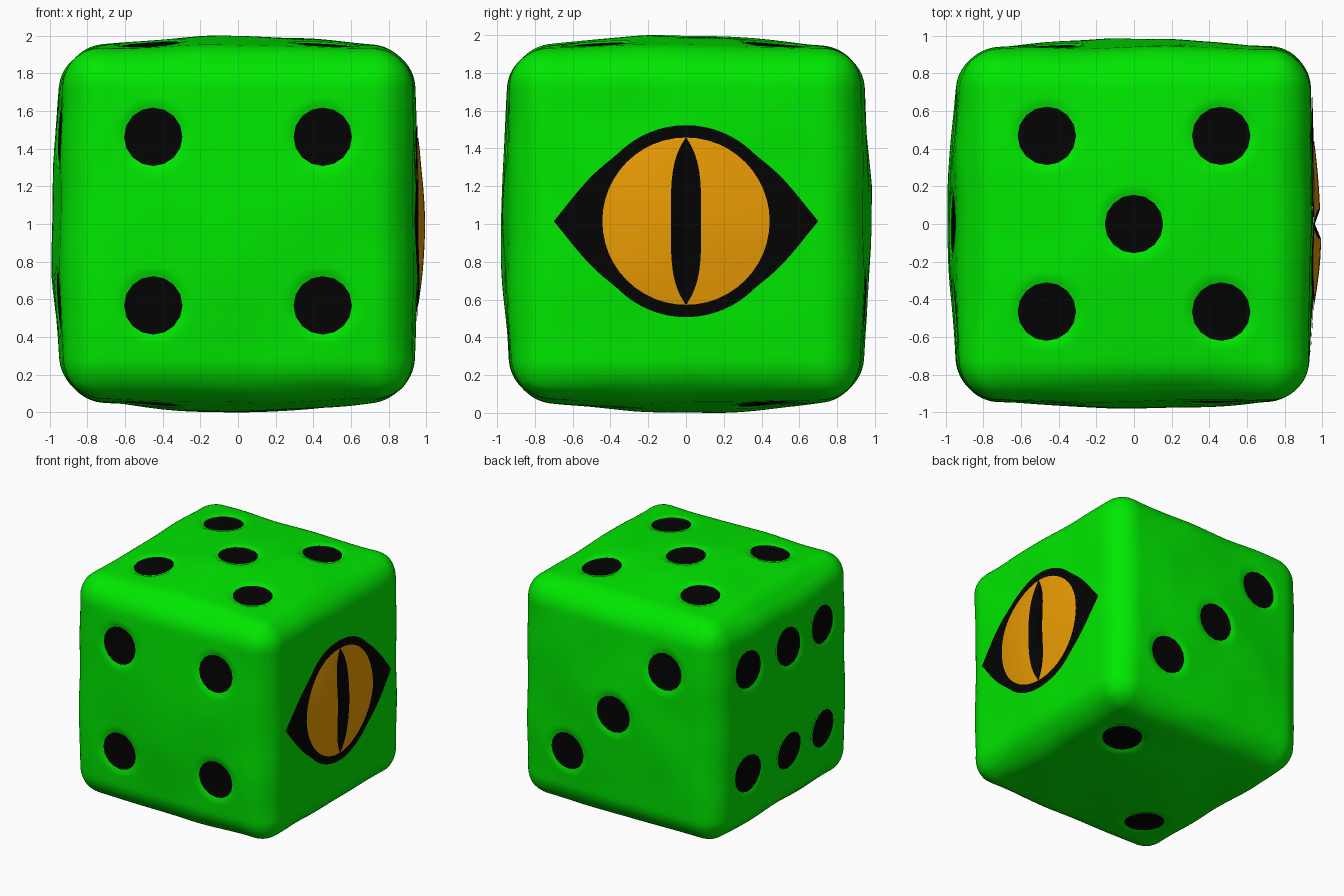
import bpy, bmesh, math
from mathutils import Vector, noise

if "Cube" in bpy.data.objects:
    bpy.data.objects.remove(bpy.data.objects["Cube"])

H, R = 0.93, 0.21          # half size at the edges, edge rounding
BULGE = {(0, 1): .02, (0, -1): .06, (1, 1): .05, (1, -1): .05, (2, 1): .065, (2, -1): .075}
PIP_R, DENT = 0.155, 0.022

# pips per face: (axis, side) -> positions on the two other axes, z measured from the middle
PIPS = {
    (1, -1): [(x, z) for x in (-.45, .45) for z in (-.435, .46)],
    (2, 1): [(x, y) for x in (-.463, .463) for y in (-.465, .468)] + [(0, 0)],
    (1, 1): [(.45, -.43), (0, .01), (-.46, .48)],
    (0, -1): [(y, z) for y in (-.48, 0, .52) for z in (-.41, .47)],
    (2, -1): [(-.48, -.45), (.48, .43)],
}


def material(name, rgb):
    m = bpy.data.materials.new(name)
    m.diffuse_color = (*rgb, 1)
    m.use_nodes = True
    m.node_tree.nodes["Principled BSDF"].inputs["Base Color"].default_value = m.diffuse_color
    return m


green = material("green", (0.0, 0.8, 0.0))
black = material("black", (0.001, 0.001, 0.001))
orange = material("orange", (0.82, 0.33, 0.001))


def shape(p, off=0.0):
    """Map a point of the plain cube to the rounded, bulging, hand-worn die surface."""
    p = Vector(p)
    inner = Vector([max(-H + R, min(H - R, c)) for c in p])
    d = (p - inner).normalized()
    q = inner + d * R
    q += d * (noise.noise(p * 2.3 + Vector((3.1, 1.7, 5.2))) * .014 + off)
    for a in range(3):
        if abs(p[a]) > H - 1e-4:
            s = 1 if p[a] > 0 else -1
            u, v = [p[i] for i in range(3) if i != a]
            q[a] += s * BULGE[a, s] * max(0, (1 - (u / H) ** 2) * (1 - (v / H) ** 2)) ** 1.5
            for pu, pv in PIPS.get((a, s), []):
                t = math.hypot(u - pu, v - pv) / (PIP_R * 1.15)
                if t < 1:
                    q[a] -= s * DENT * (1 - t ** 8)
    return q + Vector((0, 0, 1))


def on_face(a, s, u, v, off):
    c = [u, v]
    c.insert(a, s * H)
    return shape(c, off)


def finish(bm, name, mat):
    me = bpy.data.meshes.new(name)
    bm.to_mesh(me)
    bm.free()
    for f in me.polygons:
        f.use_smooth = True
    me.materials.append(mat)
    ob = bpy.data.objects.new(name, me)
    bpy.context.collection.objects.link(ob)
    return ob


def sheet(name, fn, ni, nj, mat):
    """Surface patch from fn(i, j) in 0..1, turned to face outwards."""
    bm = bmesh.new()
    vs = [[bm.verts.new(fn(i / ni, j / nj)) for j in range(nj + 1)] for i in range(ni + 1)]
    for i in range(ni):
        for j in range(nj):
            bm.faces.new((vs[i][j], vs[i + 1][j], vs[i + 1][j + 1], vs[i][j + 1]))
    bmesh.ops.remove_doubles(bm, verts=bm.verts, dist=1e-5)
    bm.normal_update()
    if sum(f.normal.dot(f.calc_center_median() - Vector((0, 0, 1))) * f.calc_area() for f in bm.faces) < 0:
        bmesh.ops.reverse_faces(bm, faces=bm.faces)
    return finish(bm, name, mat)


# die body
bm = bmesh.new()
bmesh.ops.create_cube(bm, size=2 * H)
bmesh.ops.subdivide_edges(bm, edges=bm.edges, cuts=63, use_grid_fill=True)
for v in bm.verts:
    v.co = shape(v.co)
finish(bm, "die_body", green)

# pips
for (a, s), spots in PIPS.items():
    for u, v in spots:
        def pip(i, j, a=a, s=s, u=u, v=v):
            t = 2 * math.pi * j
            return on_face(a, s, u + PIP_R * i * math.cos(t), v + PIP_R * i * math.sin(t), .006)
        sheet("pip", pip, 7, 16, black)

# eye: almond outline is a circle with softly curved lines running to two tips
EYE_Z, LID, TIP, IRIS = .012, .508, .70, .443
TANGENT = math.acos(LID / TIP)


def lid(i, j):
    t = 2 * math.pi * j
    a = abs(math.atan2(math.sin(t), abs(math.cos(t))))
    r = LID
    if a < TANGENT:
        r = LID / math.cos(a - TANGENT) + .02 * math.sin(math.pi * a / TANGENT)
    return on_face(0, 1, i * r * math.cos(t), EYE_Z + i * r * math.sin(t), .006)


sheet("eye_outline", lid, 12, 64, black)


def slit(k):
    return .08 * (1 - abs(k) ** 4)


def dome(y, z):
    return .010 + .03 * max(0, 1 - (y * y + z * z) / IRIS ** 2)


# iris halves, domed, split by the slit pupil
for side, label in ((-1, "iris_front"), (1, "iris_back")):
    def iris(i, j, side=side):
        k = -math.cos(math.pi * i)
        w = slit(k)
        y = side * (w + j * (max(IRIS * math.sin(math.pi * i), w) - w))
        z = IRIS * k
        return on_face(0, 1, y, EYE_Z + z, dome(y, z))
    sheet(label, iris, 24, 10, orange)


# pupil groove
def pupil(i, j):
    k = -math.cos(math.pi * i)
    t = 2 * j - 1
    y, z = t * slit(k), IRIS * k
    return on_face(0, 1, y, EYE_Z + z, .008 + (dome(y, z) - .008) * abs(t))


sheet("pupil", pupil, 24, 6, black)

# stand the die on the ground
low = min(v.co.z for v in bpy.data.objects["die_body"].data.vertices)
for ob in bpy.context.collection.objects:
    ob.location.z -= low
